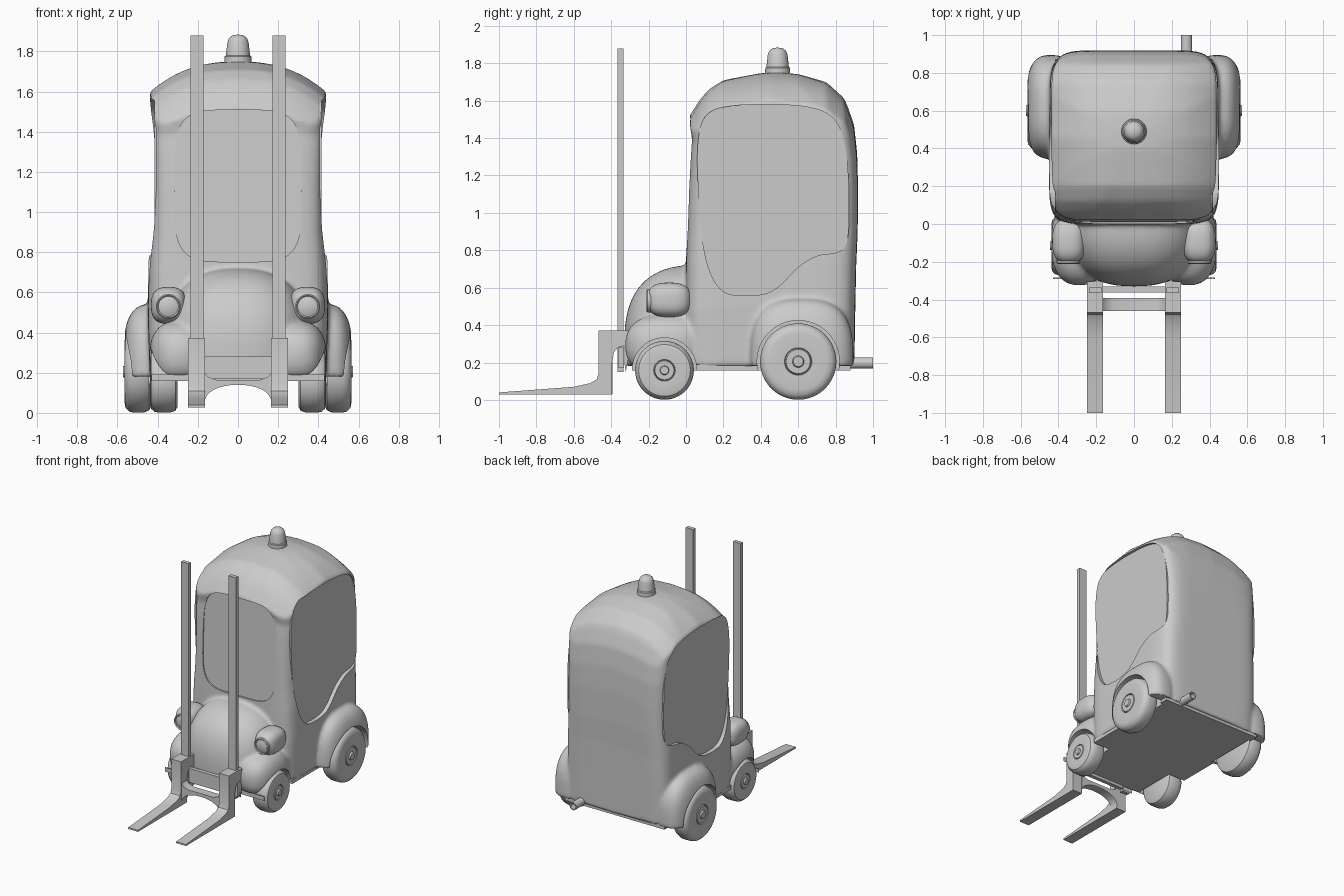
import bpy, bmesh
from math import sin, cos, pi, copysign, radians
from mathutils import Matrix, Vector

if "Cube" in bpy.data.objects:
    bpy.data.objects.remove(bpy.data.objects["Cube"])


def finish(name, bm, smooth=True):
    bmesh.ops.recalc_face_normals(bm, faces=bm.faces)
    me = bpy.data.meshes.new(name)
    bm.to_mesh(me)
    bm.free()
    ob = bpy.data.objects.new(name, me)
    bpy.context.collection.objects.link(ob)
    if smooth:
        shade(ob)
    return ob


def activate(ob):
    bpy.ops.object.select_all(action='DESELECT')
    ob.select_set(True)
    bpy.context.view_layer.objects.active = ob


def shade(ob, angle=35):
    activate(ob)
    bpy.ops.object.shade_smooth_by_angle(angle=radians(angle))


def prism(name, pts, a, b, axis):
    """Extrude a 2D outline along X (pts are y,z) or Y (pts are x,z)."""
    place = (lambda p, d: (d, *p)) if axis == 'X' else (lambda p, d: (p[0], d, p[1]))
    bm = bmesh.new()
    lo = [bm.verts.new(place(p, a)) for p in pts]
    hi = [bm.verts.new(place(p, b)) for p in pts]
    bm.faces.new(lo)
    bm.faces.new(hi[::-1])
    for i in range(len(pts)):
        j = (i + 1) % len(pts)
        bm.faces.new((lo[i], lo[j], hi[j], hi[i]))
    return finish(name, bm)


def box(name, x0, x1, y0, y1, z0, z1):
    return prism(name, [(x0, z0), (x1, z0), (x1, z1), (x0, z1)], y0, y1, 'Y')


def lathe(name, profile, center, axis='Z', sign=1, steps=48):
    """Spin (radius, height) points about an axis through center."""
    bm = bmesh.new()
    vs = [bm.verts.new((r, 0, h)) for r, h in profile]
    es = [bm.edges.new(e) for e in zip(vs, vs[1:])]
    bmesh.ops.spin(bm, geom=vs + es, axis=(0, 0, 1), cent=(0, 0, 0), angle=2 * pi, steps=steps)
    bmesh.ops.remove_doubles(bm, verts=bm.verts, dist=1e-4)
    rot = {'Z': Matrix(), 'X': Matrix.Rotation(sign * pi / 2, 4, 'Y'),
           'Y': Matrix.Rotation(-sign * pi / 2, 4, 'X')}[axis]
    bmesh.ops.transform(bm, matrix=Matrix.Translation(center) @ rot, verts=bm.verts)
    return finish(name, bm)


def blob(name, center, radii, n, floor=-1.0):
    """Superellipsoid made from a subdivided cube, flattened below floor."""
    bm = bmesh.new()
    bmesh.ops.create_cube(bm, size=2)
    bmesh.ops.subdivide_edges(bm, edges=bm.edges, cuts=15, use_grid_fill=True)
    for v in bm.verts:
        d = v.co.normalized()
        d /= sum(abs(c) ** n for c in d) ** (1 / n)
        v.co = [c + r * k for c, r, k in zip(center, radii, d)]
        v.co.z = max(v.co.z, floor)
    return finish(name, bm)


def smooth_loop(pts, k=5):
    """Closed Catmull-Rom curve through 2D points."""
    out, n = [], len(pts)
    for i in range(n):
        a, b, c, d = (Vector(pts[(i + j) % n]) for j in (-1, 0, 1, 2))
        for t in (q / k for q in range(k)):
            out.append(tuple(0.5 * (2 * b + (c - a) * t + (2 * a - 5 * b + 4 * c - d) * t * t
                                    + (3 * b - a - 3 * c + d) * t ** 3)))
    return out


def superellipse(hx, hy, cx, cy, n, steps):
    f = lambda v: copysign(abs(v) ** (2 / n), v)
    return [(cx + hx * f(cos(2 * pi * i / steps)), cy + hy * f(sin(2 * pi * i / steps)))
            for i in range(steps)]


# Cabin: rounded-square rings up the walls, then shrinking rings over a domed roof
ROOF = [(.02, 1.52), (.07, 1.6), (.12, 1.66), (.2, 1.71), (.4, 1.747), (.5, 1.75),
        (.6, 1.742), (.75, 1.7), (.85, 1.61), (.9, 1.47)]


def roof_z(x, y):
    y = min(max(y, .02), .9)
    for (a, za), (b, zb) in zip(ROOF, ROOF[1:]):
        if y <= b + 1e-6:
            return za + (zb - za) * (y - a) / (b - a) - .15 * min(abs(x) / .44, 1) ** 2.5


WALL = [(0, .44, 0, .90), (.23, .45, -.005, .905), (.42, .445, 0, .91), (.56, .433, .005, .918),
        (.74, .431, .012, .92), (.88, .436, .022, .915), (.95, .438, .03, .905)]
STEPS = 96
bm = bmesh.new()
rings = []
for t, hx, yf, yb in WALL:
    rim = superellipse(.44, .44, 0, .458, 8, STEPS)
    ring = superellipse(hx, (yb - yf) / 2, 0, (yb + yf) / 2, 8, STEPS)
    rings.append([bm.verts.new((x, y, .18 + t * (roof_z(*r) - .18))) for (x, y), r in zip(ring, rim)])
for i in range(24):
    s = 1 - i / 24
    rings.append([bm.verts.new((x, y, roof_z(x, y)))
                  for x, y in superellipse(.44 * s, .44 * s, 0, .458, 8, STEPS)])
for a, b in zip(rings, rings[1:]):
    for i in range(STEPS):
        j = (i + 1) % STEPS
        bm.faces.new((a[i], a[j], b[j], b[i]))
bm.faces.new(rings[0])
bm.faces.new(rings[-1])
body = finish("body", bm)

# Bonnet and mudguards, fused with the cabin into one blended shell
parts = [blob("bonnet", (0, .05, .3), (.37, .38, .42), 2.5, .18)]
for s in (1, -1):
    parts.append(blob("front_mudguard", (s * .29, -.1, .29), (.15, .225, .17), 2.4, .18))
    parts.append(blob("rear_mudguard", (s * .44, .62, .22), (.135, .275, .32), 2.8, .18))
activate(body)
for p in parts:
    p.select_set(True)
bpy.ops.object.join()
rm = body.modifiers.new("fuse", 'REMESH')
rm.mode, rm.voxel_size = 'VOXEL', .012
sm = body.modifiers.new("blend", 'SMOOTH')
sm.factor, sm.iterations = .5, 10

# Thin chassis floor
chassis = box("chassis", -.43, .43, -.29, .88, .158, .19)

# Window outlines
side_outline = smooth_loop([(.06, 1.25), (.075, 1.45), (.13, 1.54), (.25, 1.572), (.45, 1.58),
                            (.65, 1.565), (.77, 1.52), (.835, 1.42), (.865, 1.25), (.872, 1.0),
                            (.86, .84), (.81, .79), (.7, .77), (.6, .71), (.5, .61), (.42, .567),
                            (.3, .558), (.2, .58), (.13, .68), (.085, .88)])
front_outline = superellipse(.315, .378, 0, 1.13, 4.5, 80)


def front_panel(name, a, b):
    ob = prism(name, front_outline, a, b, 'Y')
    for v in ob.data.vertices:
        v.co.y += (v.co.z - .75) * .037
    return ob


# Cutters for window recesses and wheel arches
window_cutters = [front_panel("cutter", -.2, .013)]
arch_cutters = []
for s in (1, -1):
    window_cutters.append(prism("cutter", side_outline, s * .415, s * .6, 'X'))
    for y, z, r, x in ((-.115, .16, .172, .285), (.6, .205, .22, .41)):
        arch_cutters.append(lathe("cutter", [(0, 0), (r, 0), (r, .4), (0, .4)], (s * x, y, z), 'X', s))
for ob, cutters in ((body, window_cutters + arch_cutters), (chassis, arch_cutters)):
    for c in cutters:
        c.hide_render = True
        m = ob.modifiers.new("cut", 'BOOLEAN')
        m.operation, m.object, m.solver = 'DIFFERENCE', c, 'EXACT'
    activate(ob)
    bpy.ops.object.convert(target='MESH')
    shade(ob)
for c in window_cutters + arch_cutters:
    bpy.data.objects.remove(c)

# Glass panes
front_panel("windscreen", .011, .025)
for s in (1, -1):
    prism("side_window", side_outline, s * .405, s * .417, 'X')


# Wheel: rounded tyre with dished rim, hub and cap
def wheel(name, y, z, r, x0, x1, hub, s):
    w = x1 - x0
    prof = [(0, 0), (r * .8, 0), (r * .94, .012), (r, .04), (r, w - .045), (r * .97, w - .022),
            (r * .88, w - .005), (r * .75, w), (hub * 1.05, w - .004), (hub, w - .014),
            (hub * .92, w - .003), (hub * .45, w - .003), (hub * .38, w + .008), (0, w + .008)]
    lathe(name, prof, (s * x0, y, z), 'X', s)


# Lamp lens profile
LENS = [(.062, -.03), (.062, .004), (.056, .01), (.05, .004), (.05, -.002), (.03, .006), (0, .009)]
# Side profile of a fork with its upright and top hook
FORK = [(-1, .028), (-.395, .028), (-.395, .2), (-.385, .255), (-.365, .28), (-.33, .29),
        (-.33, .2), (-.322, .15), (-.312, .2), (-.305, .29), (-.305, .372), (-.468, .372), (-.468, .14),
        (-.478, .11), (-.51, .09), (-.6, .07), (-1, .04)]
for s in (1, -1):
    wheel("front_wheel", -.115, .158, .157, .3, .437, .055, s)
    wheel("rear_wheel", .6, .205, .204, .43, .565, .07, s)
    blob("headlight", (s * .345, -.09, .535), (.088, .118, .092), 2.7)
    lathe("headlight_lens", LENS, (s * .347, -.202, .53), 'Y', -1)
    box("mast", *sorted((s * .172, s * .237)), -.365, -.335, .15, 1.88)
    prism("fork", FORK, s * .165, s * .25, 'X')

# Carriage plate and arched brace between the forks
box("carriage_plate", -.25, .25, -.362, -.332, .17, .28)
arch = [(.168 * sin(a), .03 + .11 * cos(a) ** .7) for a in (pi / 2 * i / 8 * .999 for i in range(-8, 9))]
prism("fork_brace", arch + [(.168, .205), (.15, .18), (.11, .165), (-.11, .165), (-.15, .18),
                            (-.168, .205)], -.46, -.392, 'Y')

# Roof beacon
lathe("beacon", [(0, 1.72), (.068, 1.72), (.066, 1.775), (.06, 1.78), (.053, 1.845), (.045, 1.866),
                 (.028, 1.88), (0, 1.884)], (0, .49, 0))

# Exhaust pipe with hollow end
lathe("exhaust", [(0, 0), (.03, 0), (.03, .15), (.022, .15), (.022, .09), (0, .09)],
      (.278, .85, .197), 'Y', 1, 24)
